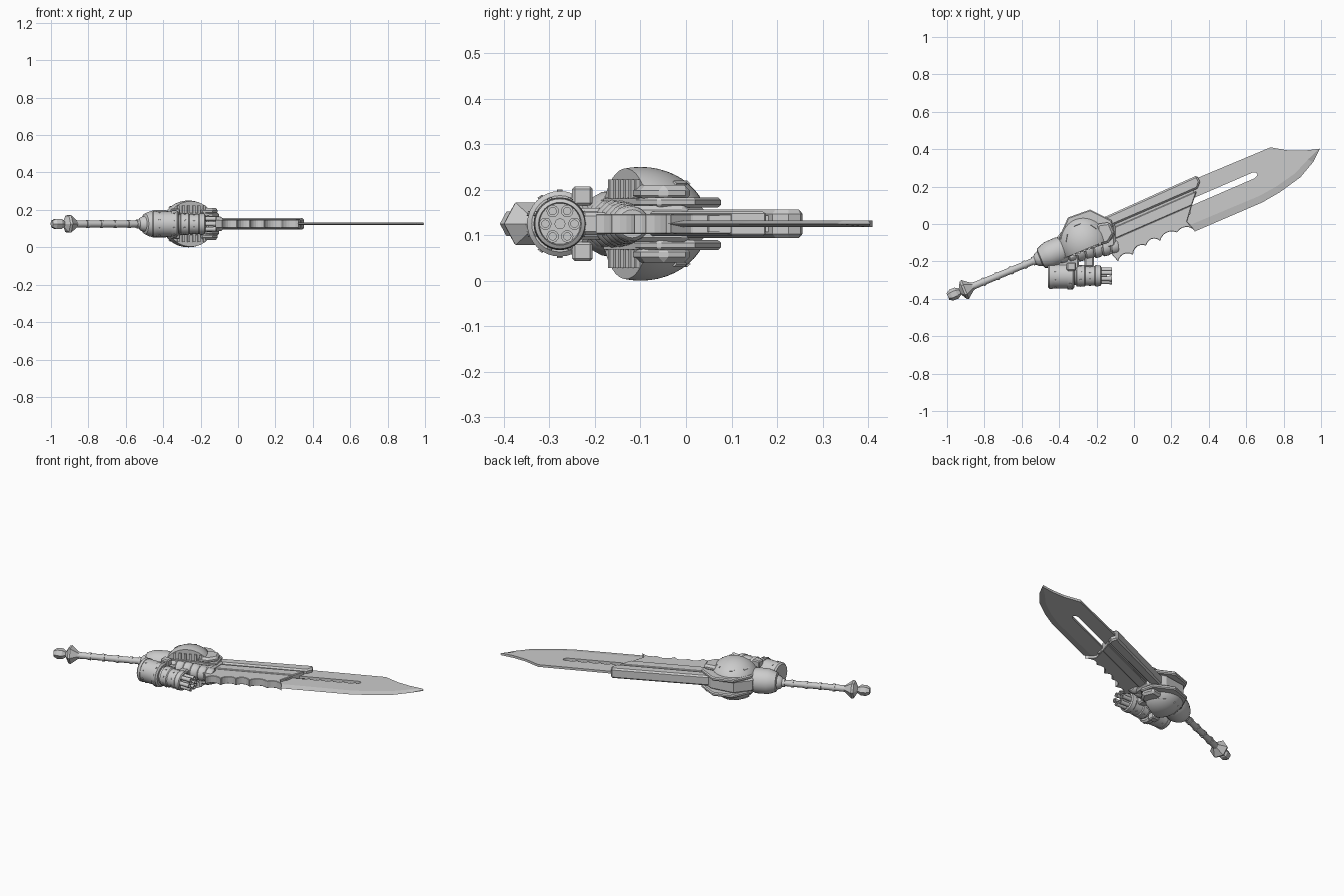
import bpy, bmesh, math
from mathutils import Vector, Matrix

if "Cube" in bpy.data.objects:
    bpy.data.objects.remove(bpy.data.objects["Cube"])

ZC = 0.125                       # mid plane of the weapon; all meshes are local to it
ANG = math.radians(22.5)
AX = Vector((math.cos(ANG), math.sin(ANG), 0))
ROT = Matrix.Rotation(ANG, 4, 'Z')


def finish(name, bm, smooth=False, mirror=False, bevel=0):
    bmesh.ops.recalc_face_normals(bm, faces=bm.faces)
    me = bpy.data.meshes.new(name)
    bm.to_mesh(me)
    bm.free()
    ob = bpy.data.objects.new(name, me)
    bpy.context.collection.objects.link(ob)
    ob.location.z = ZC
    if bevel:
        m = ob.modifiers.new("bevel", 'BEVEL')
        m.width, m.segments = bevel, 1
        m.limit_method, m.angle_limit = 'ANGLE', math.radians(50)
    if mirror:
        m = ob.modifiers.new("mirror", 'MIRROR')
        m.use_axis = (False, False, True)
        m.use_clip = False
    if smooth:
        bpy.ops.object.select_all(action='DESELECT')
        ob.select_set(True)
        bpy.context.view_layer.objects.active = ob
        bpy.ops.object.shade_smooth_by_angle(angle=math.radians(35))
    return ob


def plate(name, pts, z0, z1, **kw):
    bm = bmesh.new()
    f = bm.faces.new([bm.verts.new((x, y, z0)) for x, y in pts])
    g = bmesh.ops.extrude_face_region(bm, geom=[f])
    vs = [v for v in g["geom"] if isinstance(v, bmesh.types.BMVert)]
    bmesh.ops.translate(bm, verts=vs, vec=(0, 0, z1 - z0))
    return finish(name, bm, **kw)


def add_lathe(bm, origin, direction, prof, n, closed=False):
    m = Matrix.Translation(origin) @ Vector(direction).to_track_quat('X', 'Z').to_matrix().to_4x4()
    rings = [[bm.verts.new(m @ Vector((u, r * math.cos(2 * math.pi * i / n), r * math.sin(2 * math.pi * i / n))))
              for i in range(n)] for u, r in prof]
    pairs = list(zip(rings, rings[1:]))
    if closed:
        pairs.append((rings[-1], rings[0]))
    else:
        bm.faces.new(rings[0])
        bm.faces.new(rings[-1])
    for a, b in pairs:
        for i in range(n):
            j = (i + 1) % n
            bm.faces.new((a[i], a[j], b[j], b[i]))


def lathe(name, origin, direction, prof, n=24, smooth=True):
    bm = bmesh.new()
    add_lathe(bm, origin, direction, prof, n)
    return finish(name, bm, smooth=smooth)


def add_box(bm, mat, size):
    bmesh.ops.create_cube(bm, size=1, matrix=mat @ Matrix.Diagonal((*size, 1)))


# Blade with open slot, and its tapered cutting edge
outer = [(.325, -.04), (.685, .115), (.78, .17), (.89, .25), (.957, .33), (.995, .405)]
inner = [(.30, -.005), (.67, .15), (.76, .2), (.86, .27), (.93, .345), (.99, .402)]
plate("blade", inner + [(.91, .392), (.83, .392), (.73, .41), (.353, .252), (.2, .18),
                        (.194, .085), (.634, .275), (.653, .276), (.66, .262), (.646, .245),
                        (.206, .055), (.2, -.03)], -.007, .007)
bm = bmesh.new()
rows = [[bm.verts.new(c) for c in ((ix, iy, .007), (ox, oy, 0), (ix, iy, -.007))]
        for (ix, iy), (ox, oy) in zip(inner, outer)]
for a, b in zip(rows, rows[1:]):
    for i in range(3):
        bm.faces.new((a[i], a[(i + 1) % 3], b[(i + 1) % 3], b[i]))
bm.faces.new(rows[0])
bm.faces.new(rows[-1])
finish("cutting_edge", bm)

# Blade housing: spine, middle strip and a recessed core seen in the groove between them
plate("housing_core", [(-.2, 0), (.33, .24), (.30, .05), (-.15, -.12)], -.018, .018)
plate("housing_spine", [(-.2, .018), (.337, .26), (.353, .225), (.34, .19), (-.15, -.022)], -.031, .031, bevel=.009)
plate("housing_strip", [(-.15, -.036), (.335, .176), (.31, .10), (-.15, -.10)], -.027, .027, bevel=.004)

# Scalloped jaw
tips = [Vector(p) for p in ((.325, -.035), (.23, -.045), (.14, -.09), (.065, -.115), (-.005, -.165), (-.085, -.2))]
jaw = [(-.16, -.104), (.308, .1), (.283, .013)]
for a, b in zip(tips, tips[1:]):
    d = (a - b).normalized()
    nrm = Vector((-d.y, d.x))
    for k in range(6):
        t = k / 6
        p = a.lerp(b, t) + nrm * .024 * math.sin(math.pi * t) ** .7
        jaw.append((p.x, p.y))
jaw += [tuple(tips[-1]), (-.12, -.16), (-.2, -.15)]
plate("jaw", jaw, -.022, .022, bevel=.003)

# Body between the pods
plate("body_core", [(-.41, -.07), (-.34, .02), (-.2, .04), (-.1, 0), (-.1, -.12), (-.4, -.19)], -.04, .04, bevel=.01)
plate("guard_plate", [(-.40, -.07), (-.353, .035), (-.235, .077), (-.12, .02), (-.10, -.06),
                      (-.14, -.10), (-.38, -.19)], .036, .058, mirror=True, bevel=.006)
plate("pod_block", [(-.2, 0), (-.13, .01), (-.105, -.05), (-.135, -.1), (-.2, -.12)], .05, .085,
      mirror=True, bevel=.012)

# Domed pods, cut off flat along the lower side
C = Vector((-.265, -.1, 0))
RAD = Vector((.14, .15, .125))
bm = bmesh.new()
bmesh.ops.create_uvsphere(bm, u_segments=36, v_segments=24, radius=1,
                          matrix=Matrix.Translation(C) @ ROT @ Matrix.Diagonal((*RAD, 1)))
side = ROT.to_3x3() @ Vector((0, -1, 0))
for co, no in ((Vector((0, 0, .045)), Vector((0, 0, -1))), (C + side * .035, side)):
    g = bmesh.ops.bisect_plane(bm, geom=bm.verts[:] + bm.edges[:] + bm.faces[:], plane_co=co,
                               plane_no=no, clear_outer=True)
    bmesh.ops.holes_fill(bm, edges=[e for e in bm.edges if e.is_boundary], sides=0)
finish("pod_dome", bm, smooth=True, mirror=True)

# Vent slats on the cut face and raised slits on the dome
bm = bmesh.new()
base = Matrix.Translation(C) @ ROT
for i in range(6):
    u = -.075 + i * .03
    add_box(bm, base @ Matrix.Translation((u, -.037, .075)), (.013, .014, .045))
add_box(bm, base @ Matrix.Translation((0, -.037, .05)), (.2, .018, .012))
for a in (35, 90, 145):
    n = Vector((math.cos(math.radians(a)) * .7, math.sin(math.radians(a)) * .7, .714))
    p = Vector((n.x * RAD.x, n.y * RAD.y, n.z * RAD.z))
    q = Vector((n.x / RAD.x, n.y / RAD.y, n.z / RAD.z)).to_track_quat('Z', 'Y').to_matrix().to_4x4()
    add_box(bm, base @ Matrix.Translation(p) @ q, (.04, .01, .006))
finish("pod_vents", bm, mirror=True)

# Ribbed neck under the pods
prof = []
for i in range(7):
    r = .062 - i * .0035
    prof += [(i * .046, r - .008), (i * .046 + .008, r), (i * .046 + .036, r - .003), (i * .046 + .044, r - .01)]
lathe("ribbed_neck", (-.40, -.16, 0), (.34, .045, 0), prof, 20)

# Hub, handle and pommel on the main axis
tip = Vector((-.995, -.388, 0))
lathe("hub", (-.53, -.197, 0), AX, [(0, .022), (.012, .036), (.03, .042), (.035, .055), (.06, .066),
                                    (.085, .073), (.15, .074), (.19, .06)], 20)
hp = [(.12, .017), (.15, .019)]
for u in (.2, .28, .36, .44):
    hp += [(u, .018), (u, .022), (u + .014, .022), (u + .014, .018)]
lathe("handle", tip, AX, hp + [(.49, .018), (.49, .024), (.52, .024)], 16)
lathe("pommel_collar", tip, AX, [(.07, .018), (.088, .05), (.1, .054), (.115, .042), (.14, .022), (.15, .018)], 6, False)
lathe("pommel_tip", tip, AX, [(0, .02), (.02, .031), (.05, .031), (.075, .014), (.09, .014)], 6, False)

# Rotary gun: drum, shroud, barrels
G = Vector((-.455, -.277, 0))
lathe("gun_drum", G, (1, 0, 0), [(-.005, .045), (-.005, .062), (.004, .07), (.02, .07), (.02, .067), (.1, .067),
                                 (.1, .072), (.128, .072), (.136, .062), (.136, .05)], 32)
lathe("gun_shroud", G, (1, 0, 0), [(.13, .05), (.145, .05), (.15, .058), (.19, .058), (.195, .053), (.245, .053),
                                   (.25, .057), (.275, .055), (.28, .047), (.272, .045), (.272, .02)], 32)
lathe("barrel_spindle", G, (1, 0, 0), [(.26, .012), (.31, .012)], 12)
bm = bmesh.new()
for i in range(6):
    a = math.radians(60 * i)
    o = G + Vector((0, .032 * math.cos(a), .032 * math.sin(a)))
    add_lathe(bm, o, (1, 0, 0), [(.25, .012), (.325, .012), (.325, .0135), (.337, .0135), (.337, .008), (.25, .008)], 14, True)
finish("gun_barrels", bm, smooth=True)
bm = bmesh.new()
for u, r, k in ((.114, .072, 10), (.17, .058, 8), (.22, .053, 8), (.035, .067, 8)):
    for i in range(k):
        a = 2 * math.pi * (i + .5) / k
        d = Vector((0, math.cos(a), math.sin(a)))
        add_lathe(bm, G + Vector((u, 0, 0)) + d * (r - .004), d, [(0, .006), (.007, .006)], 8)
finish("gun_bolts", bm)

# Mount between gun and body, with clamp lugs above and below
bm = bmesh.new()
add_box(bm, Matrix.Translation((-.35, -.2, 0)), (.11, .09, .07))
add_box(bm, Matrix.Translation((-.24, -.2, 0)), (.05, .06, .05))
finish("gun_mount", bm, bevel=.008)
plate("clamp_lug", [(-.36, -.25), (-.31, -.25), (-.31, -.205), (-.36, -.205)], .04, .082, mirror=True, bevel=.006)
